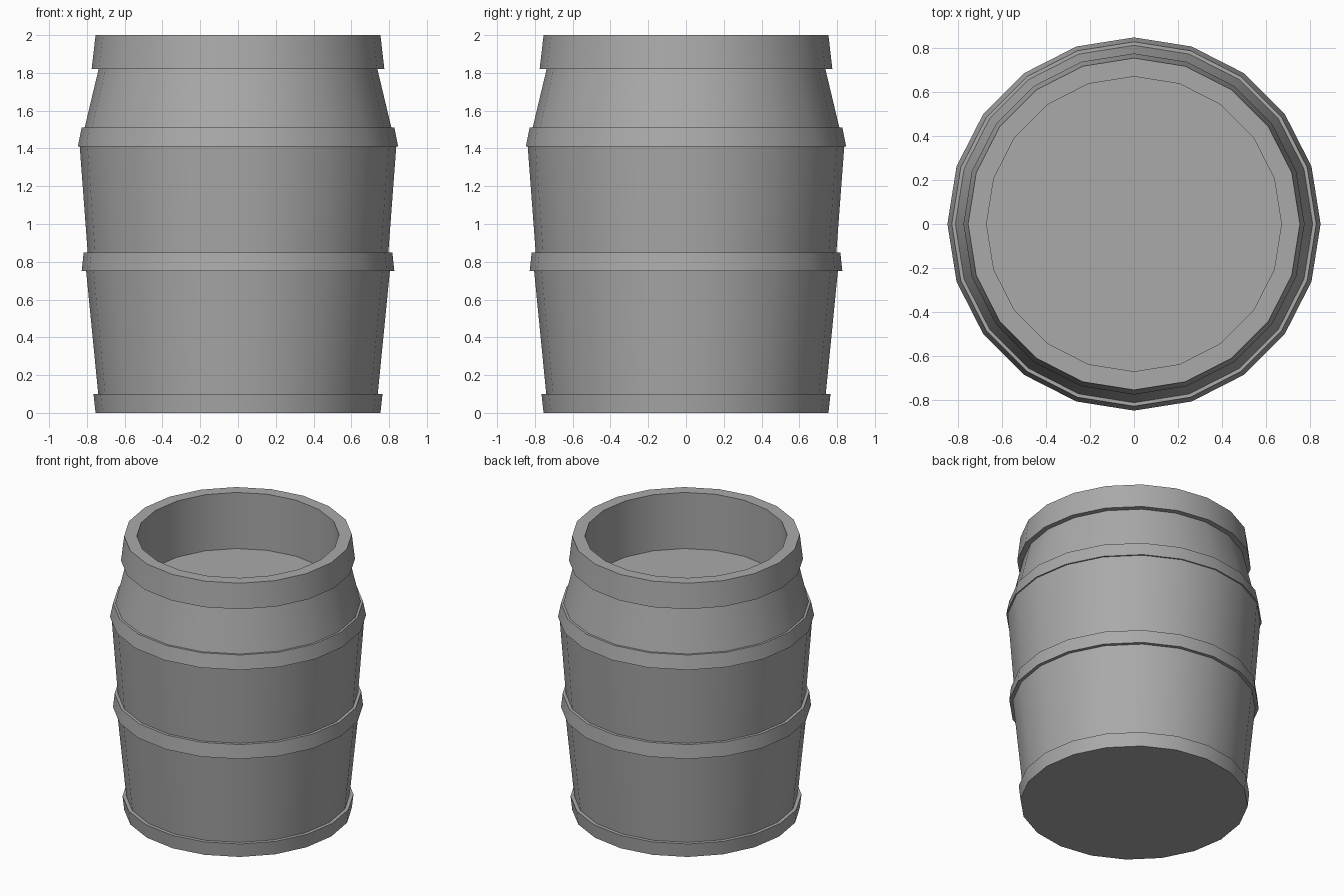
import bpy
import bmesh
from math import tau, cos, sin, radians

SIDES = 20

old = bpy.data.objects.get("Cube")
if old:
    bpy.data.objects.remove(old, do_unlink=True)

# One flat grey
grey = bpy.data.materials.new("plain grey")
grey.use_nodes = True
colour = (0.4, 0.4, 0.4, 1)
grey.diffuse_color = colour
grey.node_tree.nodes["Principled BSDF"].inputs["Base Color"].default_value = colour


def lathe(name, profile):
    """Turn a (radius, z) profile around z and cap both ends."""
    bm = bmesh.new()
    rings = []
    for r, z in profile:
        rings.append([bm.verts.new((r * cos(tau * i / SIDES), r * sin(tau * i / SIDES), z))
                      for i in range(SIDES)])
    for a, b in zip(rings, rings[1:]):
        for i in range(SIDES):
            j = (i + 1) % SIDES
            bm.faces.new((a[i], a[j], b[j], b[i]))
    bm.faces.new(rings[0][::-1])
    bm.faces.new(rings[-1])
    bmesh.ops.recalc_face_normals(bm, faces=bm.faces[:])
    mesh = bpy.data.meshes.new(name)
    bm.to_mesh(mesh)
    bm.free()
    mesh.materials.append(grey)
    obj = bpy.data.objects.new(name, mesh)
    bpy.context.collection.objects.link(obj)
    return obj


# Outer wall, from the base upwards, with four stepped hoops
base_hoop = [(0.754, 0), (0.765, 0.1)]
lower_staves = [(0.74, 0.1), (0.804, 0.75)]
middle_hoop = [(0.828, 0.75), (0.817, 0.85)]
middle_staves = [(0.796, 0.85), (0.838, 1.41)]
shoulder_hoop = [(0.848, 1.41), (0.828, 1.51)]
upper_staves = [(0.812, 1.51), (0.738, 1.82)]
rim_hoop = [(0.775, 1.82), (0.754, 2)]

# Open top with a sunken lid
recess = [(0.67, 2), (0.67, 1.59)]

barrel = lathe("barrel", base_hoop + lower_staves + middle_hoop + middle_staves
               + shoulder_hoop + upper_staves + rim_hoop + recess)

# Smooth around the staves, sharp at the hoops
bpy.ops.object.select_all(action="DESELECT")
barrel.select_set(True)
bpy.context.view_layer.objects.active = barrel
bpy.ops.object.shade_smooth_by_angle(angle=radians(30))
